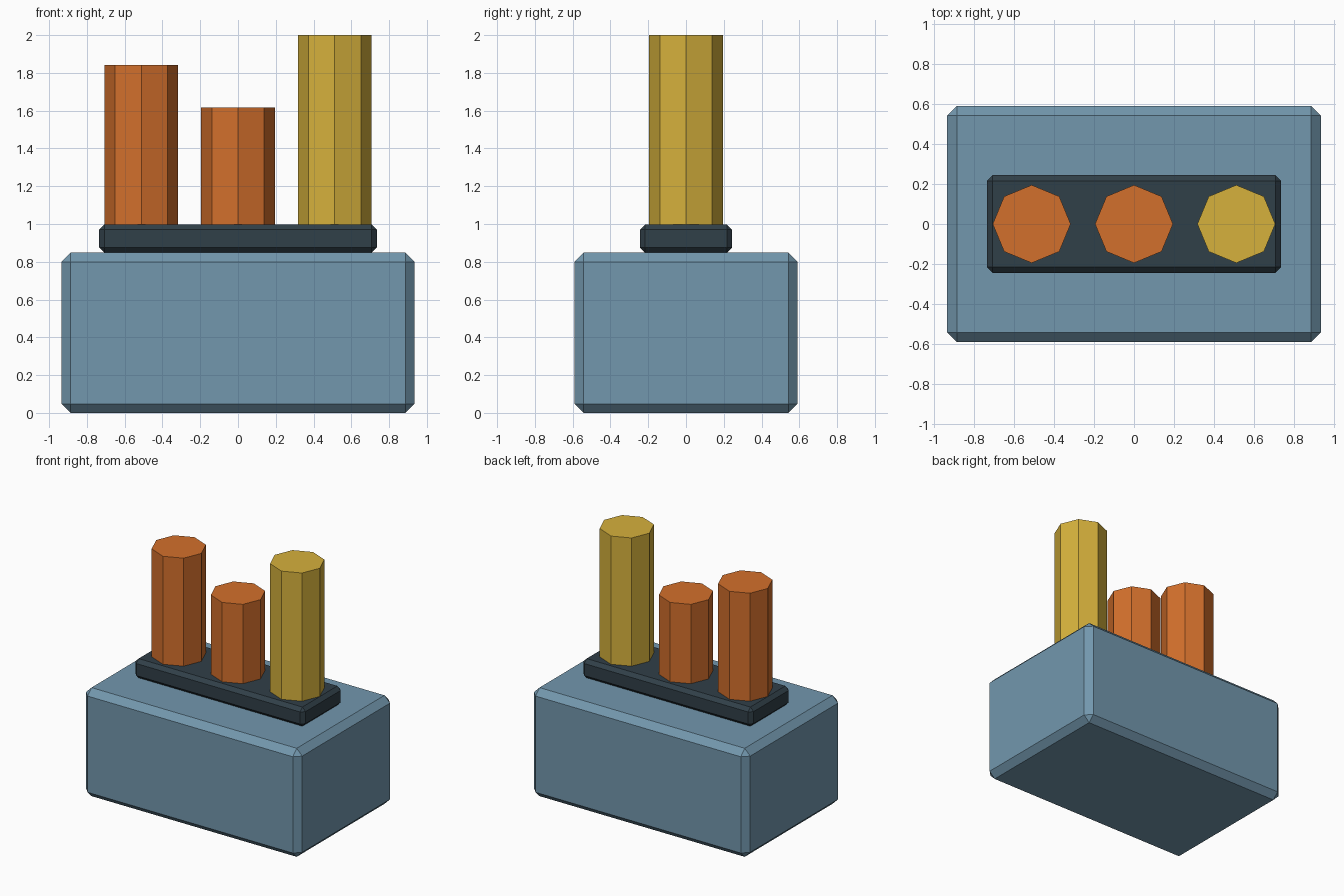
import bpy

if "Cube" in bpy.data.objects:
    bpy.data.objects.remove(bpy.data.objects["Cube"])


def material(name, color):
    mat = bpy.data.materials.new(name)
    mat.diffuse_color = (*color, 1)
    mat.use_nodes = True
    mat.node_tree.nodes["Principled BSDF"].inputs["Base Color"].default_value = mat.diffuse_color
    return mat


def chamfered_box(name, size, z_min, chamfer, mat):
    bpy.ops.mesh.primitive_cube_add(size=1, location=(0, 0, z_min + size[2] / 2))
    ob = bpy.context.object
    ob.name = name
    ob.scale = size
    bpy.ops.object.transform_apply(location=False, rotation=False, scale=True)
    bevel = ob.modifiers.new("chamfer", 'BEVEL')
    bevel.width = chamfer
    bevel.segments = 1
    ob.data.materials.append(mat)


def octagonal_post(name, x, z_min, z_max, mat):
    bpy.ops.mesh.primitive_cylinder_add(
        vertices=8, radius=0.195, depth=z_max - z_min,
        location=(x, 0, (z_min + z_max) / 2))
    ob = bpy.context.object
    ob.name = name
    ob.data.materials.append(mat)


blue = material("blue", (0.17, 0.31, 0.42))
dark = material("dark", (0.03, 0.05, 0.065))
orange = material("orange", (0.65, 0.16, 0.025))
yellow = material("yellow", (0.67, 0.44, 0.045))

# Body block and the dark plate on top
chamfered_box("body", (1.87, 1.18, 0.848), 0, 0.048, blue)
chamfered_box("top_plate", (1.472, 0.488, 0.15), 0.848, 0.028, dark)

# Row of posts standing on the plate
for name, x, top, mat in (("left_post", -0.512, 1.842, orange),
                          ("middle_post", 0, 1.618, orange),
                          ("right_post", 0.512, 2.0, yellow)):
    octagonal_post(name, x, 0.996, top, mat)
